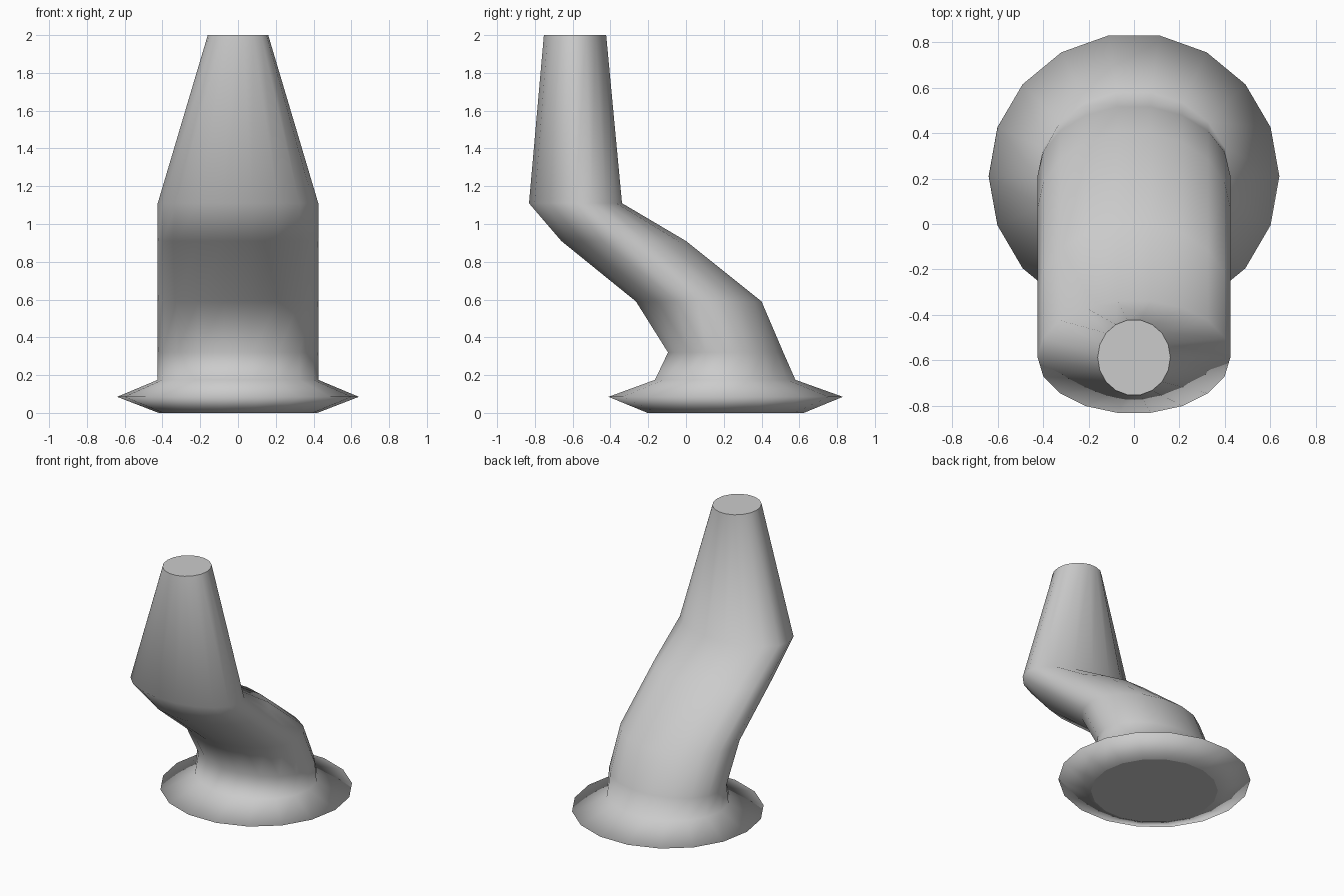
import bpy
import bmesh
import math

cube = bpy.data.objects.get("Cube")
if cube:
    bpy.data.objects.remove(cube, do_unlink=True)

SIDES = 18

# One plain grey for the whole body
grey = bpy.data.materials.new("plain_grey")
grey.use_nodes = True
colour = (0.6, 0.6, 0.6, 1.0)
grey.diffuse_color = colour
grey.node_tree.nodes["Principled BSDF"].inputs["Base Color"].default_value = colour

# Cross-sections from the foot up: height, front y, back y, half width
sections = [
    (0.0, -0.21, 0.63, 0.42),     # foot
    (0.085, -0.42, 0.84, 0.64),   # flange rim
    (0.175, -0.17, 0.585, 0.425), # neck
    (0.32, -0.10, 0.52, 0.425),
    (0.59, -0.27, 0.405, 0.425),  # leaning bend
    (0.91, -0.665, 0.005, 0.425),
    (1.11, -0.835, -0.335, 0.425),# upper bend
    (2.0, -0.755, -0.42, 0.16),   # spout tip
]


def add_ring(bm, z, front, back, half_width):
    middle, depth = (front + back) / 2, (back - front) / 2
    angles = [math.tau * i / SIDES for i in range(SIDES)]
    return [bm.verts.new((half_width * math.cos(a), middle + depth * math.sin(a), z))
            for a in angles]


# Skin the cross-sections into a bent, flanged tube with closed ends
bm = bmesh.new()
rings = [add_ring(bm, *s) for s in sections]
for low, high in zip(rings, rings[1:]):
    for i in range(SIDES):
        j = (i + 1) % SIDES
        bm.faces.new((low[i], low[j], high[j], high[i])).smooth = True
for end in (rings[0][::-1], rings[-1]):
    cap = bm.faces.new(end)
    for edge in cap.edges:
        edge.smooth = False

mesh = bpy.data.meshes.new("bent_spout")
bm.to_mesh(mesh)
bm.free()
mesh.materials.append(grey)
spout = bpy.data.objects.new("bent_spout", mesh)
bpy.context.collection.objects.link(spout)
